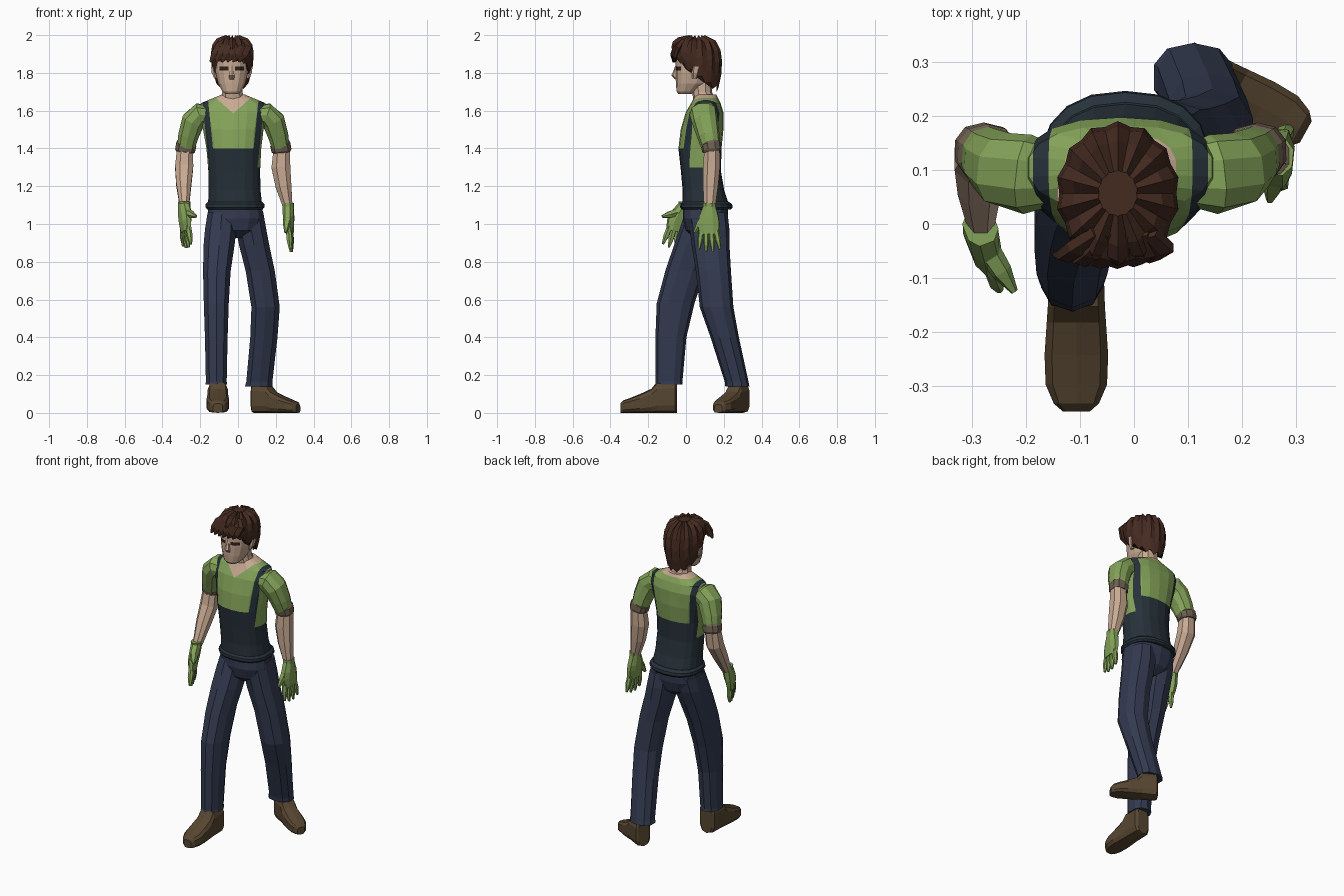
import bpy, bmesh, math
from mathutils import Vector, Matrix

cube = bpy.data.objects.get("Cube")
if cube:
    bpy.data.objects.remove(cube)

X, Y, Z = Vector((1, 0, 0)), Vector((0, 1, 0)), Vector((0, 0, 1))
MID = -.025          # centre line of the upper body
FACE = -.033         # centre line of the head


def material(name, red, green, blue):
    mat = bpy.data.materials.new(name)
    mat.use_nodes = True
    color = (red, green, blue, 1)
    mat.diffuse_color = color
    mat.node_tree.nodes["Principled BSDF"].inputs["Base Color"].default_value = color
    return mat


MATS = {
    "skin": material("skin", .58, .4, .29),
    "shirt": material("shirt green", .23, .365, .1),
    "vest": material("vest slate", .02, .031, .042),
    "trousers": material("trouser navy", .033, .043, .08),
    "hair": material("hair brown", .06, .024, .015),
    "shoes": material("shoe brown", .095, .062, .03),
    "cuff": material("cuff taupe", .15, .115, .08),
    "eye": material("eye dark", .03, .014, .012),
}


def finish(name, color, bm):
    bmesh.ops.recalc_face_normals(bm, faces=bm.faces)
    mesh = bpy.data.meshes.new(name)
    bm.to_mesh(mesh)
    bm.free()
    obj = bpy.data.objects.new(name, mesh)
    bpy.context.collection.objects.link(obj)
    mesh.materials.append(MATS[color])
    return obj


def skin_rings(bm, rows):
    """Bridge rows of points with quads and close both ends."""
    rows = [[bm.verts.new(p) for p in row] for row in rows]
    count = len(rows[0])
    for low, high in zip(rows, rows[1:]):
        for i in range(count):
            j = (i + 1) % count
            bm.faces.new((low[i], low[j], high[j], high[i]))
    bm.faces.new(rows[0])
    bm.faces.new(rows[-1])


def loft(name, color, rings, sides=10, ref=Y, along=Z, power=.85):
    """Rings are x, y, z, radius, radius; along=None turns them to follow the path."""
    centres = [Vector(r[:3]) for r in rings]
    widest = math.cos(math.pi / sides) ** power
    rows = []
    for k, ring in enumerate(rings):
        t = along or (centres[min(k + 1, len(rings) - 1)] - centres[max(k - 1, 0)]).normalized()
        u = ref.cross(t).normalized()
        v = t.cross(u)
        row = []
        for i in range(sides):
            a = math.tau * (i + .5) / sides
            c, s = math.cos(a), math.sin(a)
            c = math.copysign(abs(c) ** power, c) / widest
            s = math.copysign(abs(s) ** power, s)
            row.append(centres[k] + u * c * ring[3] + v * s * ring[4])
        rows.append(row)
    bm = bmesh.new()
    skin_rings(bm, rows)
    return finish(name, color, bm)


def paint(obj, cuts, colors, rule):
    """Cut the surface along planes, then colour faces by a rule on their centres."""
    bm = bmesh.new()
    bm.from_mesh(obj.data)
    for point, normal in cuts:
        geom = bm.verts[:] + bm.edges[:] + bm.faces[:]
        bmesh.ops.bisect_plane(bm, geom=geom, dist=1e-5, plane_co=point, plane_no=normal)
    for extra in colors[1:]:
        obj.data.materials.append(MATS[extra])
    for face in bm.faces:
        face.material_index = colors.index(rule(face.calc_center_median()))
    bm.to_mesh(obj.data)
    bm.free()


# Torso: shirt, bib, shoulder straps and open neckline
torso = loft("torso", "shirt", [
    (-.015, .107, 1.08, .145, .128), (-.018, .092, 1.18, .137, .11),
    (-.02, .079, 1.28, .137, .106), (-.022, .074, 1.4, .145, .114),
    (MID, .085, 1.5, .16, .113), (MID, .098, 1.59, .182, .1),
    (MID, .105, 1.64, .17, .078), (MID, .105, 1.685, .062, .055)], sides=18)
BIB, SIDE, COLLAR, VEE = 1.4, 1.3, 1.668, 1.585
STRAP_IN, STRAP_OUT, LEAN = .108, .138, .1


def torso_rule(p):
    d = abs(p.x - MID)
    strap = d - LEAN * (p.z - BIB)
    if p.z > COLLAR or (p.y < .1 and p.z > VEE + .9 * d):
        return "skin"
    if p.z < SIDE or (p.z < BIB and strap < STRAP_OUT) or STRAP_IN < strap < STRAP_OUT:
        return "vest"
    return "shirt"


cuts = [((0, 0, h), Z) for h in (BIB, SIDE, COLLAR)]
for s in (-1, 1):
    cuts += [((MID + s * d, 0, BIB), (s, 0, -LEAN)) for d in (STRAP_IN, STRAP_OUT)]
    cuts.append(((MID, 0, VEE), (s * .9, 0, -1)))
paint(torso, cuts, ["shirt", "vest", "skin"], torso_rule)
loft("vest_hem", "vest", [
    (-.016, .108, 1.078, .147, .131), (-.016, .108, 1.088, .156, .139),
    (-.016, .107, 1.105, .155, .137), (-.016, .104, 1.118, .142, .122)], sides=18)

# Trousers
loft("trouser_seat", "trousers", [
    (-.01, .1, .925, .05, .05), (-.012, .1, .965, .12, .1),
    (-.013, .102, 1.03, .149, .119), (-.015, .105, 1.1, .142, .12)], sides=14)
loft("right_trouser_leg", "trousers", [
    (-.085, .1, 1.06, .076, .105), (-.092, .075, .97, .083, .11),
    (-.1, .045, .89, .082, .108), (-.112, -.005, .75, .073, .105),
    (-.115, -.055, .58, .066, .1), (-.115, -.08, .4, .06, .082),
    (-.115, -.09, .165, .055, .071), (-.115, -.09, .15, .058, .073)])
loft("left_trouser_leg", "trousers", [
    (.06, .115, 1.06, .074, .105), (.07, .125, .97, .08, .105),
    (.085, .13, .89, .08, .1), (.118, .145, .75, .077, .093),
    (.146, .162, .56, .075, .089), (.137, .205, .4, .072, .075),
    (.113, .268, .165, .069, .063), (.11, .272, .14, .073, .064)])


# Shoes, shaped along the foot and then turned
def shoe(name, place, turn, size):
    outline = [(.045, .035, .17), (.035, .05, .17), (-.06, .053, .165), (-.09, .055, .128),
               (-.15, .059, .1), (-.205, .057, .078), (-.24, .042, .066), (-.255, .025, .05)]
    obj = loft(name, "shoes", [(0, y, h / 2, w, h / 2) for y, w, h in outline],
               ref=Z, along=-Y, power=.55)
    obj.data.transform(Matrix.Translation(place) @ Matrix.Rotation(turn, 4, "Z")
                       @ Matrix.Scale(size, 4))


shoe("right_shoe", (-.107, -.093, 0), 0, 1)
shoe("left_shoe", (.118, .282, 0), math.radians(61), .9)

# Sleeves and rolled cuffs
for side, s in (("right", -1), ("left", 1)):
    sleeve = [(.135, .09, 1.575, .048, .06), (.172, .092, 1.582, .06, .074),
              (.212, .1, 1.545, .061, .07), (.237, .118, 1.47, .054, .06),
              (.252, .134, 1.4, .046, .05)]
    cuff = [(.247, .13, 1.425, .049, .048), (.249, .132, 1.42, .054, .054),
            (.255, .137, 1.39, .053, .052), (.256, .138, 1.38, .046, .046)]
    for part, color, rings in (("sleeve", "shirt", sleeve), ("cuff", "cuff", cuff)):
        loft(f"{side}_{part}", color, [(MID + s * r[0], *r[1:]) for r in rings], along=None)

# Forearms
loft("right_forearm", "skin", [
    (-.28, .136, 1.41, .042, .043), (-.285, .12, 1.3, .048, .05),
    (-.287, .07, 1.21, .04, .043), (-.284, .005, 1.1, .025, .03)], sides=8, along=None)
loft("left_forearm", "skin", [
    (.232, .138, 1.41, .042, .043), (.227, .135, 1.3, .05, .048),
    (.241, .13, 1.2, .042, .043), (.264, .125, 1.09, .025, .032)], sides=8, along=None)


# Gloved hands: palm, four fingers and a thumb
def hand(side, wrist, palm, tip, spread, thumb):
    wrist, palm, tip, thumb = map(Vector, (wrist, palm, tip, thumb))
    spread = Vector(spread).normalized()
    reach = tip - palm
    knuckle = palm + reach * .35
    loft(f"{side}_glove", "shirt", [
        (*(wrist + Z * .02), .03, .036), (*wrist, .029, .036),
        (*palm.lerp(wrist, .4), .028, .055), (*palm, .025, .06),
        (*knuckle, .018, .055)], sides=8, ref=spread, along=None)
    for i in range(4):
        off = (i - 1.5) / 1.5
        base = palm + reach * .2 + spread * off * .038
        end = palm + reach * (1 - .14 * abs(off)) + spread * off * .056
        loft(f"{side}_finger_{i + 1}", "shirt", [
            (*base, .014, .015), (*base.lerp(end, .55), .014, .015),
            (*end, .006, .006)], sides=6, ref=spread, along=None)
    root = palm.lerp(wrist, .55) + spread * .02
    loft(f"{side}_thumb", "shirt", [
        (*root, .02, .024), (*root.lerp(thumb, .55), .017, .02),
        (*thumb, .007, .007)], sides=6, ref=X, along=None)


hand("right", (-.285, -.005, 1.1), (-.28, -.045, 1.01), (-.268, -.075, .868),
     (.35, -.9, .1), (-.222, -.125, 1.04))
hand("left", (.265, .125, 1.09), (.27, .12, 1), (.283, .125, .845),
     (-.1, -1, 0), (.252, .045, .955))

# Neck, head and painted eyes
loft("neck", "skin", [(MID, .1, 1.64, .065, .058), (-.03, .085, 1.7, .053, .053),
                      (FACE, .08, 1.78, .053, .055)])
head = loft("head", "skin", [
    (FACE, -.005, 1.688, .035, .035), (FACE, .003, 1.702, .05, .053),
    (FACE, .03, 1.745, .072, .084), (FACE, .045, 1.8, .085, .1),
    (FACE, .05, 1.87, .09, .105), (FACE, .052, 1.92, .07, .08),
    (FACE, .052, 1.95, .035, .045)], sides=14)
EYE_LOW, EYE_HIGH, EYE_IN, EYE_OUT = 1.813, 1.833, .016, .066


def face_rule(p):
    in_band = EYE_LOW < p.z < EYE_HIGH and p.y < .02
    return "eye" if in_band and EYE_IN < abs(p.x - FACE) < EYE_OUT else "skin"


cuts = [((0, 0, h), Z) for h in (EYE_LOW, EYE_HIGH)]
cuts += [((FACE + s * d, 0, 0), X) for s in (-1, 1) for d in (EYE_IN, EYE_OUT)]
paint(head, cuts, ["skin", "eye"], face_rule)
loft("nose", "skin", [(FACE, -.047, 1.765, .012, .008), (FACE, -.056, 1.785, .015, .022),
                      (FACE, -.053, 1.81, .01, .014), (FACE, -.05, 1.84, .008, .006)], sides=6)
for side, s in (("right", -1), ("left", 1)):
    loft(f"{side}_ear", "skin", [
        (FACE + s * .085, .045, 1.77, .008, .012), (FACE + s * .094, .05, 1.8, .012, .02),
        (FACE + s * .1, .055, 1.835, .01, .022)], sides=6)

# Hair: ridged dome, long at the back and cut high over the face
bm = bmesh.new()
rows = []
for t, r in ((0, .86), (.25, .97), (.5, 1), (.72, .94), (.9, .74), (1, .32)):
    row = []
    for i in range(28):
        a = math.tau * i / 28
        ridge = 1 if i % 2 else -1
        bottom = 1.79 - .08 * math.sin(a) + .012 * ridge
        width = r * (1 + .03 * ridge)
        row.append((-.03 + .112 * width * math.cos(a), .057 + .13 * width * math.sin(a),
                    bottom + (1.992 + .008 * ridge - bottom) * t))
    rows.append(row)
skin_rings(bm, rows)
finish("hair", "hair", bm)

# Fringe locks swept to the right side
for i in range(6):
    x = -.11 + .03 * i
    root = FACE + (x - FACE) * .6
    back = .02 * (abs(x - FACE) / .1) ** 2
    loft(f"fringe_lock_{i + 1}", "hair", [
        (root + .015, -.015, 1.965, .02, .016), (x + .008, -.055 + back, 1.935, .025, .017),
        (x - .012, -.07 + back, 1.895, .022, .014),
        (x - .037, -.068 + back, 1.858, .005, .004)], sides=6, along=None)
